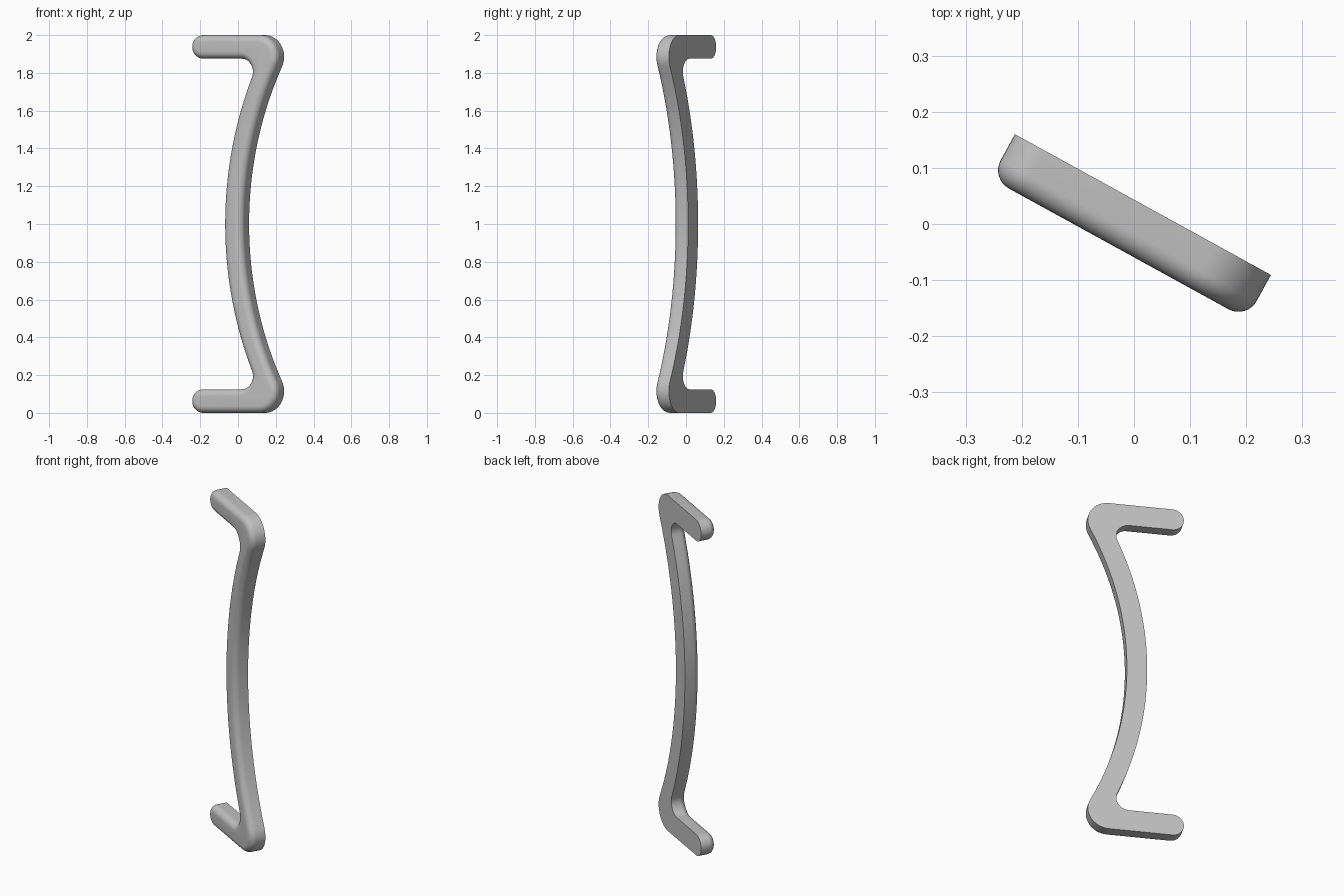
import bpy, bmesh
from math import sin, cos, pi, atan2, sqrt, radians
from mathutils import Matrix

cube = bpy.data.objects.get("Cube")
if cube:
    bpy.data.objects.remove(cube, do_unlink=True)

# Main dimensions, measured in the plane of the handle
LEFT, RIGHT, TOP = -0.263, 0.256, 2.0
ARM = 0.125                      # height of each arm
BACK, FRONT = 0.038, -0.052      # flat back and rounded front
ROUND = 0.037                    # front edge rounding
BOW = (1.886, 1.0)               # centre of the bowed grip
R_OUT, R_IN = 1.84, 1.95
R_CORNER, R_FILLET = 0.115, 0.07


def arc(centre, r, a0, a1, n):
    return [(centre[0] + r * cos(a0 + (a1 - a0) * i / n),
             centre[1] + r * sin(a0 + (a1 - a0) * i / n)) for i in range(n + 1)]


def angle_from_bow(p):
    return atan2(p[1] - BOW[1], p[0] - BOW[0])


# Upper half of the outline: outer bow, corner, arm tip, fillet, inner bow
corner_z = TOP - R_CORNER
fillet_z = TOP - ARM - R_FILLET
corner = (BOW[0] - sqrt((R_OUT + R_CORNER) ** 2 - (corner_z - BOW[1]) ** 2), corner_z)
fillet = (BOW[0] - sqrt((R_IN + R_FILLET) ** 2 - (fillet_z - BOW[1]) ** 2), fillet_z)
tip = (LEFT + ARM / 2, TOP - ARM / 2)
a_out, a_in = angle_from_bow(corner), angle_from_bow(fillet)
upper = (arc(BOW, R_OUT, pi, a_out, 20)
         + arc(corner, R_CORNER, a_out - pi, pi / 2, 16)
         + arc(tip, ARM / 2, pi / 2, 3 * pi / 2, 20)
         + arc(fillet, R_FILLET, pi / 2, a_in - pi, 14)
         + arc(BOW, R_IN, a_in, pi, 20))
lower = [(s, TOP - z) for s, z in reversed(upper)]

# Drop coincident points where arcs join
outline = []
for p in upper + lower:
    if not outline or abs(p[0] - outline[-1][0]) + abs(p[1] - outline[-1][1]) > 1e-4:
        outline.append(p)
outline.pop()

# Extrude the outline and round its front rim
bm = bmesh.new()
back = bm.faces.new([bm.verts.new((s, BACK, z)) for s, z in outline])
result = bmesh.ops.extrude_face_region(bm, geom=[back], use_keep_orig=True)
front_verts = [v for v in result["geom"] if isinstance(v, bmesh.types.BMVert)]
bmesh.ops.translate(bm, verts=front_verts, vec=(0, FRONT - BACK, 0))
bmesh.ops.recalc_face_normals(bm, faces=bm.faces[:])
rim = [e for e in bm.edges if all(abs(v.co.y - FRONT) < 1e-5 for v in e.verts)]
bmesh.ops.bevel(bm, geom=rim, offset=ROUND, offset_type='OFFSET', segments=8,
                profile=0.5, affect='EDGES', clamp_overlap=False)
bmesh.ops.rotate(bm, verts=bm.verts[:], cent=(0, 0, 0),
                 matrix=Matrix.Rotation(radians(-28.8), 3, 'Z'))
bmesh.ops.recalc_face_normals(bm, faces=bm.faces[:])

mesh = bpy.data.meshes.new("pull_handle")
bm.to_mesh(mesh)
bm.free()
handle = bpy.data.objects.new("pull_handle", mesh)
bpy.context.collection.objects.link(handle)

# Plain grey finish
grey = bpy.data.materials.new("light_grey")
grey.use_nodes = True
colour = (0.53, 0.53, 0.53, 1)
grey.diffuse_color = colour
grey.node_tree.nodes["Principled BSDF"].inputs["Base Color"].default_value = colour
mesh.materials.append(grey)

bpy.ops.object.select_all(action='DESELECT')
handle.select_set(True)
bpy.context.view_layer.objects.active = handle
bpy.ops.object.shade_smooth_by_angle(angle=radians(30))
